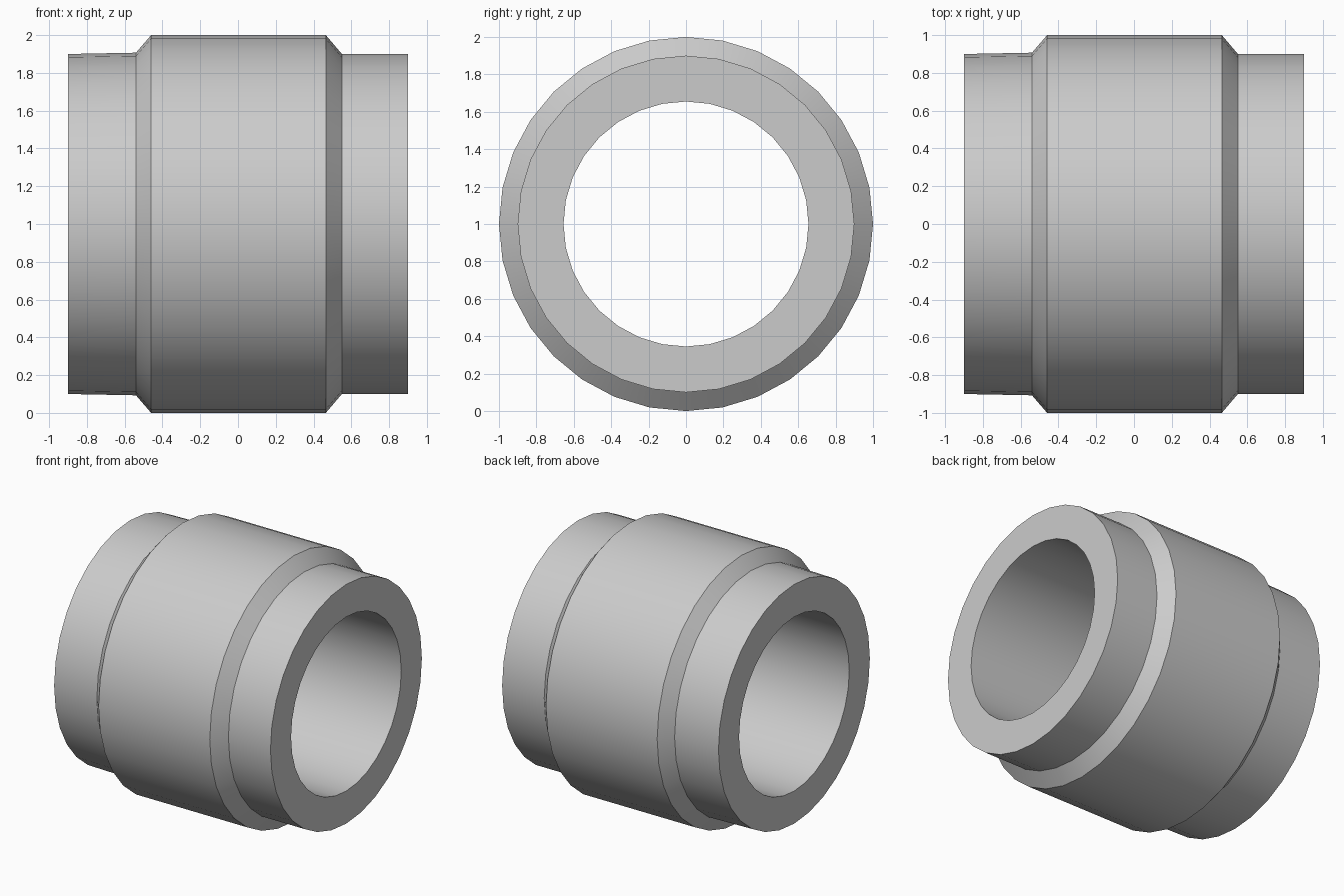
import bpy, bmesh, math

if "Cube" in bpy.data.objects:
    bpy.data.objects.remove(bpy.data.objects["Cube"])

SEGMENTS = 32
CENTRE_Z = 1.0

# Closed cross-section as (x, radius): outer wall, then the straight bore
PROFILE = [
    (-0.90, 0.90), (-0.54, 0.907), (-0.46, 1.0),
    (0.465, 1.0), (0.55, 0.90), (0.90, 0.90),
    (0.90, 0.655), (-0.90, 0.655),
]


def lathe_x(name, profile, segments):
    """Revolve a closed profile around the horizontal x axis."""
    bm = bmesh.new()
    rings = []
    for i in range(segments):
        a = 2 * math.pi * i / segments
        rings.append([bm.verts.new((x, r * math.cos(a), CENTRE_Z + r * math.sin(a)))
                      for x, r in profile])
    n = len(profile)
    for i in range(segments):
        a, b = rings[i], rings[(i + 1) % segments]
        for j in range(n):
            k = (j + 1) % n
            bm.faces.new((a[j], a[k], b[k], b[j]))
    bmesh.ops.recalc_face_normals(bm, faces=bm.faces)
    mesh = bpy.data.meshes.new(name)
    bm.to_mesh(mesh)
    bm.free()
    obj = bpy.data.objects.new(name, mesh)
    bpy.context.collection.objects.link(obj)
    return obj


# Stepped hollow sleeve, smooth around and crisp at the steps
sleeve = lathe_x("pipe_sleeve", PROFILE, SEGMENTS)
bpy.context.view_layer.objects.active = sleeve
sleeve.select_set(True)
bpy.ops.object.shade_smooth_by_angle(angle=math.radians(30))
